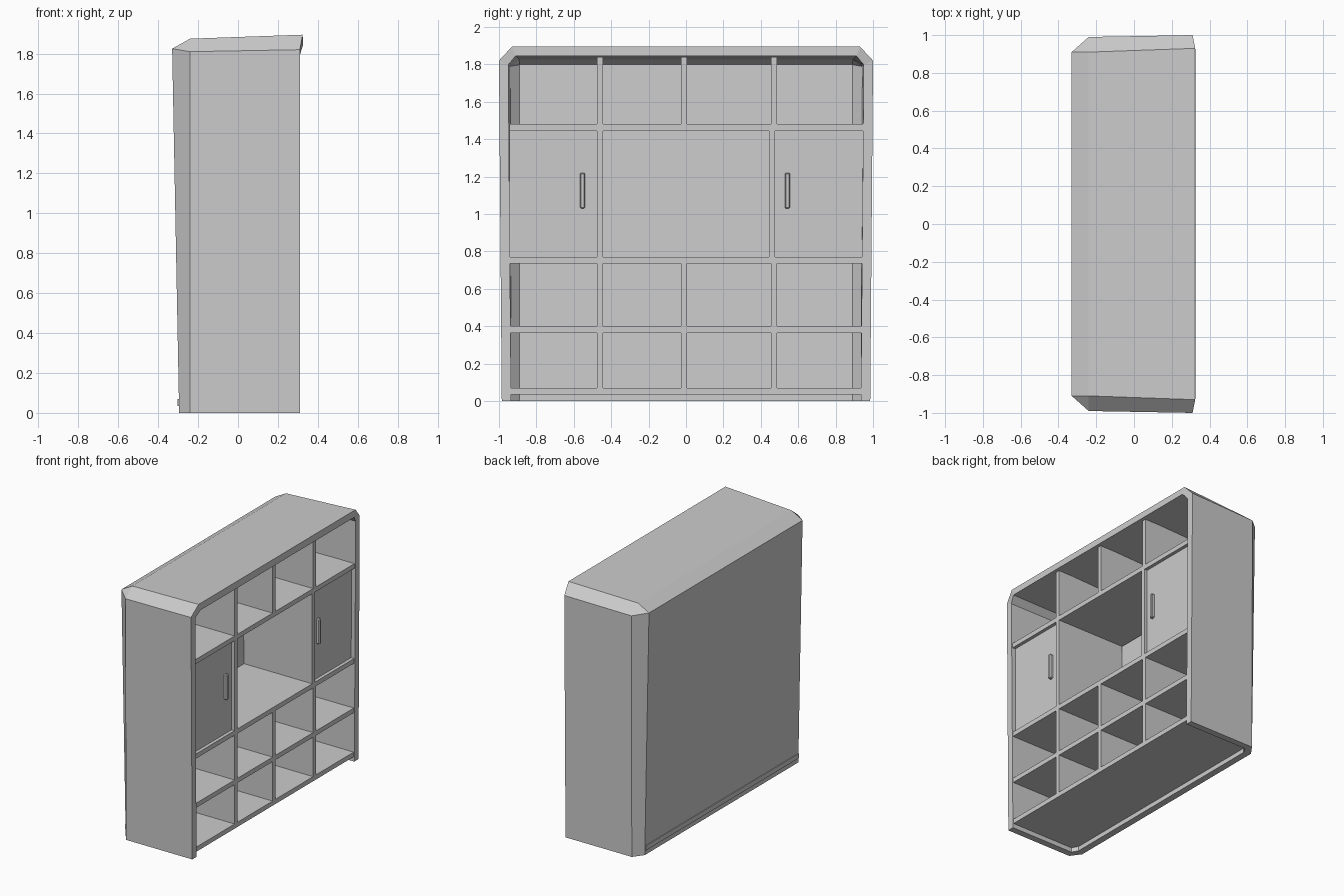
import bpy, bmesh

if "Cube" in bpy.data.objects:
    bpy.data.objects.remove(bpy.data.objects["Cube"])


def make_object(name, bm):
    mesh = bpy.data.meshes.new(name)
    bm.to_mesh(mesh)
    bm.free()
    ob = bpy.data.objects.new(name, mesh)
    bpy.context.collection.objects.link(ob)
    return ob


def box(name, x, y, z, bevel=0):
    bm = bmesh.new()
    bmesh.ops.create_cube(bm, size=1)
    for v in bm.verts:
        for i, (lo, hi) in enumerate((x, y, z)):
            v.co[i] = lo if v.co[i] < 0 else hi
    if bevel:
        bmesh.ops.bevel(bm, geom=bm.edges[:], offset=bevel, segments=1, affect='EDGES')
    return make_object(name, bm)


# Outer shell: arch rings at the opening, the rear shoulder and the tapered back
bm = bmesh.new()


def ring(half):
    right = [bm.verts.new(p) for p in half]
    left = [bm.verts.new((x, -y, z)) for x, y, z in reversed(half)]
    return right + left


front = ring([(0.31, 0.985, 0), (0.31, 1.0, 1.82), (0.324, 0.93, 1.895)])
rear = ring([(-0.24, 0.985, 0), (-0.24, 0.99, 1.81), (-0.24, 0.91, 1.875)])
back = ring([(-0.295, 0.91, 0), (-0.33, 0.91, 1.825)])
for i in range(5):
    bm.faces.new((front[i], front[i + 1], rear[i + 1], rear[i]))
bm.faces.new(back)
bm.faces.new((rear[0], rear[1], back[1], back[0]))
bm.faces.new((rear[1], rear[2], back[1]))
bm.faces.new((rear[2], rear[3], back[2], back[1]))
bm.faces.new((rear[3], rear[4], back[2]))
bm.faces.new((rear[4], rear[5], back[3], back[2]))
bmesh.ops.recalc_face_normals(bm, faces=bm.faces[:])
bm.normal_update()
if next(f for f in bm.faces if all(v in back for v in f.verts)).normal.x > 0:
    bmesh.ops.reverse_faces(bm, faces=bm.faces[:])
shell = make_object("cabinet_shell", bm)
wall = shell.modifiers.new("wall_thickness", 'SOLIDIFY')
wall.thickness = 0.05
wall.offset = -1
wall.use_even_offset = True

# Horizontal shelves
depth = (-0.265, 0.305)
levels = [0.035, 0.365, 0.735, 1.445]
T = 0.035
for i, z in enumerate(levels):
    box(f"shelf_{i}", depth, (-0.945, 0.945), (z, z + T))
box("rear_base_ledge", (-0.302, -0.26), (-0.905, 0.905), (0.035, 0.07))

# Upright dividers in each row; the middle row has one wide bay
tops = levels[1:] + [1.84]
for row, (z0, z1) in enumerate(zip(levels, tops)):
    centres = (-0.46, 0.46) if row == 2 else (-0.46, -0.01, 0.47)
    for i, y in enumerate(centres):
        box(f"divider_{row}_{i}", depth, (y - 0.016, y + 0.016), (z0 + T, z1))

# Recessed doors with bar handles
for side, y0, y1, hy in (("left", -0.945, -0.476, -0.553), ("right", 0.476, 0.945, 0.542)):
    box(f"door_{side}", (0.25, 0.28), (y0, y1), (0.77, 1.445))
    box(f"handle_{side}", (0.275, 0.305), (hy - 0.014, hy + 0.014), (1.03, 1.22), 0.006)
